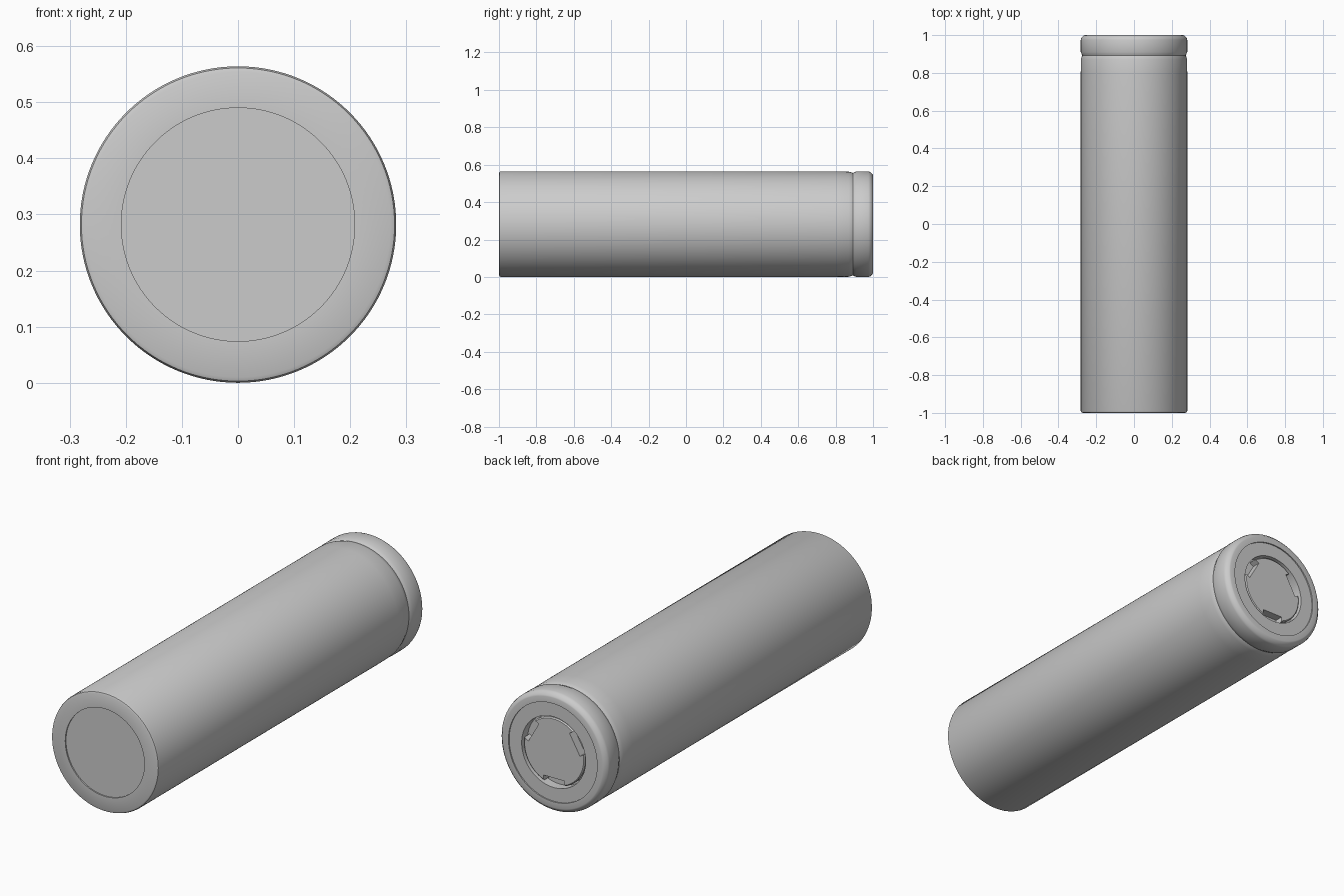
import bpy, bmesh, math
from mathutils import Matrix

cube = bpy.data.objects.get("Cube")
if cube:
    bpy.data.objects.remove(cube, do_unlink=True)

R = 0.282
SEGMENTS = 128


def material(name, value):
    mat = bpy.data.materials.new(name)
    mat.use_nodes = True
    color = (value, value, value, 1)
    mat.diffuse_color = color
    mat.node_tree.nodes["Principled BSDF"].inputs["Base Color"].default_value = color
    return mat


GREY = material("plain grey", 0.6)


def finish(obj):
    obj.data.materials.append(GREY)
    bpy.ops.object.select_all(action="DESELECT")
    obj.select_set(True)
    bpy.context.view_layer.objects.active = obj
    bpy.ops.object.shade_smooth_by_angle(angle=math.radians(30))


def lathe(name, profile):
    """Spin (radius, y) points around the long axis."""
    bm = bmesh.new()
    verts = [bm.verts.new((r, y, 0)) for r, y in profile]
    edges = [bm.edges.new(pair) for pair in zip(verts, verts[1:])]
    bmesh.ops.spin(bm, geom=verts + edges, cent=(0, 0, 0), axis=(0, 1, 0),
                   angle=math.tau, steps=SEGMENTS)
    bmesh.ops.remove_doubles(bm, verts=bm.verts, dist=1e-5)
    bmesh.ops.recalc_face_normals(bm, faces=bm.faces)
    mesh = bpy.data.meshes.new(name)
    bm.to_mesh(mesh)
    bm.free()
    obj = bpy.data.objects.new(name, mesh)
    obj.location.z = R
    bpy.context.collection.objects.link(obj)
    finish(obj)
    return obj


# Outer sleeve with rolled ends and a crimp groove
lathe("sleeve", [
    (0.208, -0.992), (0.208, -1), (0.272, -1), (0.279, -0.997), (R, -0.99),
    (R, 0.80), (0.281, 0.87), (0.277, 0.885), (0.274, 0.892), (0.277, 0.899),
    (R, 0.91), (R, 0.975), (0.279, 0.985), (0.266, 0.998), (0.26, 1),
    (0.233, 1), (0.233, 0.99)])

# Flat terminal at the front
lathe("front_terminal", [(0, -0.994), (0.21, -0.994), (0.21, -0.95), (0, -0.95)])

# Insulating washer and the floor under the cap
lathe("washer", [(0.235, 0.95), (0.235, 0.994), (0.168, 0.994), (0.168, 0.95)])
lathe("cap_floor", [(0, 0.93), (0.235, 0.93), (0.235, 0.95), (0, 0.95)])

# Raised cap at the back
cap = lathe("back_cap", [(0, 0.945), (0.16, 0.945), (0.16, 0.985),
                         (0.155, 0.99), (0, 0.99)])

# Vent notches around the cap rim
bm = bmesh.new()
for degrees in (90, 210, 330):
    turn = Matrix.Rotation(math.radians(degrees), 4, "Y")
    place = Matrix.Translation((0.16, 0.98, 0)) @ Matrix.Diagonal((0.07, 0.06, 0.11, 1))
    bmesh.ops.create_cube(bm, size=1, matrix=turn @ place)
mesh = bpy.data.meshes.new("vent_cutter")
bm.to_mesh(mesh)
bm.free()
cutter = bpy.data.objects.new("vent_cutter", mesh)
cutter.location.z = R
bpy.context.collection.objects.link(cutter)
cutter.hide_render = True
cutter.hide_set(True)
cut = cap.modifiers.new("vents", "BOOLEAN")
cut.operation = "DIFFERENCE"
cut.solver = "EXACT"
cut.object = cutter
